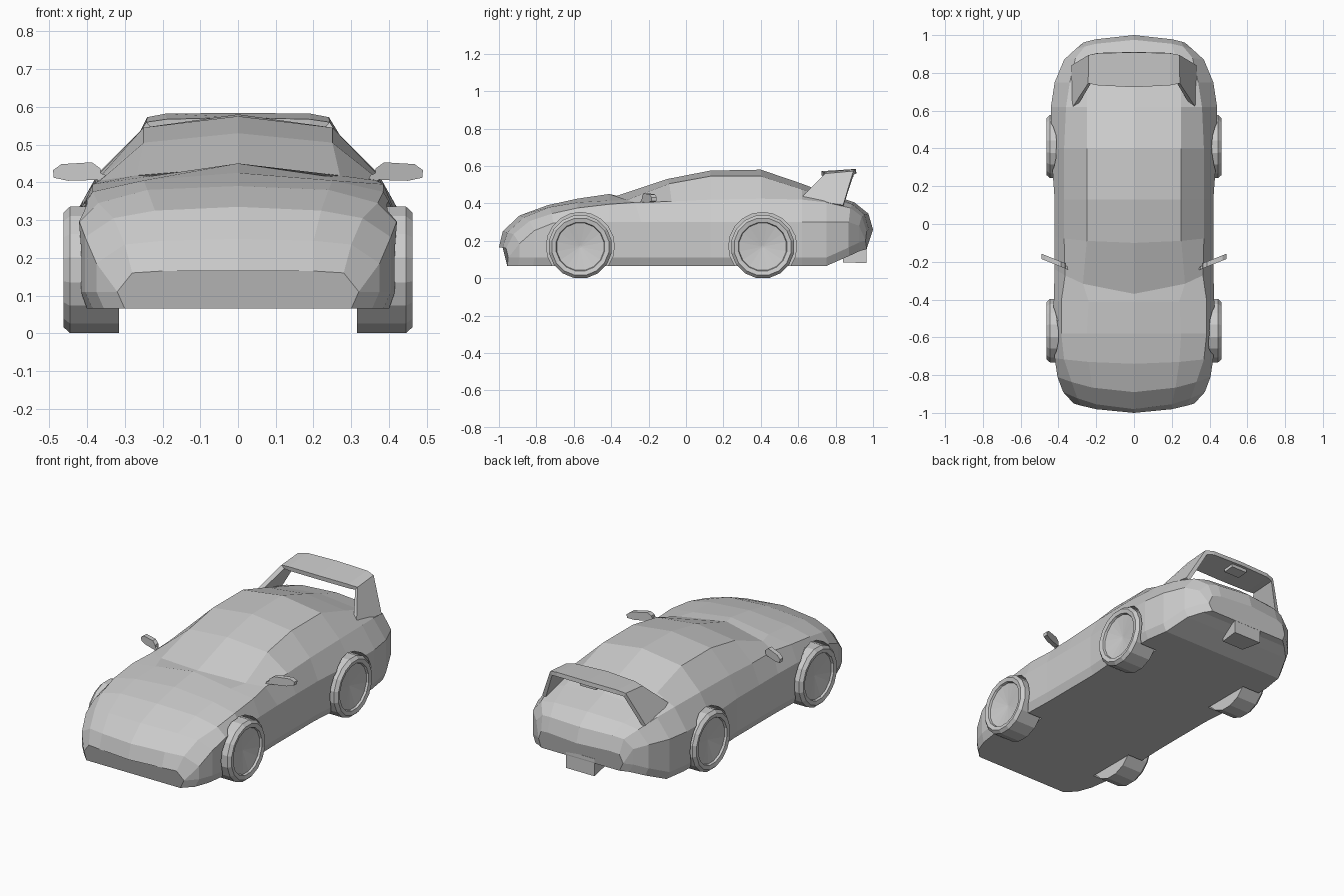
import bpy, bmesh, math
from mathutils import Matrix

if "Cube" in bpy.data.objects:
    bpy.data.objects.remove(bpy.data.objects["Cube"])


def make(name, bm):
    bmesh.ops.recalc_face_normals(bm, faces=bm.faces[:])
    mesh = bpy.data.meshes.new(name)
    bm.to_mesh(mesh)
    bm.free()
    ob = bpy.data.objects.new(name, mesh)
    bpy.context.collection.objects.link(ob)
    return ob


def loft(name, rings):
    """Skin closed rings of points and cap both ends."""
    bm = bmesh.new()
    rows = [[bm.verts.new(p) for p in ring] for ring in rings]
    n = len(rows[0])
    for a, b in zip(rows, rows[1:]):
        for i in range(n):
            j = (i + 1) % n
            bm.faces.new((a[i], a[j], b[j], b[i]))
    bm.faces.new(rows[0])
    bm.faces.new(rows[-1])
    return make(name, bm)


# Body stations: y, sweep at sides, centre z, roof edge x, z, shoulder x, z, half width
STATIONS = [
    (-1.00, .05, .165, .20, .165, .28, .160, .32),
    (-.98, .09, .250, .20, .245, .30, .235, .375),
    (-.89, .08, .335, .22, .325, .33, .305, .405),
    (-.74, .03, .390, .24, .380, .37, .345, .42),
    (-.58, .00, .425, .25, .405, .385, .375, .43),
    (-.41, .00, .450, .24, .415, .385, .395, .425),
    (-.37, .13, .440, .27, .418, .365, .405, .42),
    (-.10, .03, .530, .25, .505, .37, .410, .42),
    (.13, .00, .575, .25, .545, .37, .420, .42),
    (.40, .00, .580, .25, .545, .37, .425, .44),
    (.62, .00, .505, .25, .475, .36, .420, .44),
    (.75, .00, .455, .25, .430, .34, .405, .42),
    (.90, -.03, .405, .22, .395, .31, .375, .37),
    (.975, -.05, .345, .20, .340, .26, .330, .31),
    (1.00, -.04, .260, .20, .260, .25, .250, .27),
]


def body_ring(y, sweep, zc, xe, ze, xs, zs, w):
    zb = .065 + max(0, y - .75) * .36
    half = [(xe, ze), (xs, zs), (w, min(.30, zs - .05)), (w, zb + .045), (w - .02, zb)]
    side = [(x, y + sweep * (x / w) ** 2, z) for x, z in half]
    return [(0, y, zc)] + side + [(-x, yy, z) for x, yy, z in reversed(side)]


body = loft("car_body", [body_ring(*s) for s in STATIONS])

# Wheel arch cutters
AXLES = (-.565, .41)
bm = bmesh.new()
for y in AXLES:
    for s in (-1, 1):
        bmesh.ops.create_cone(
            bm, cap_ends=True, segments=20, radius1=.182, radius2=.182, depth=.3,
            matrix=Matrix.Translation((s * .46, y, .17)) @ Matrix.Rotation(math.pi / 2, 4, 'Y'))
cutter = make("wheel_arch_cutter", bm)
cutter.hide_render = True
cutter.hide_set(True)
mod = body.modifiers.new("arches", 'BOOLEAN')
mod.operation = 'DIFFERENCE'
mod.solver = 'EXACT'
mod.object = cutter


# Wheels with chamfered tyres and dished hubs
def wheel(name, s, yc, n=16):
    profile = [(.315, .171), (.445, .171), (.462, .155), (.457, .132), (.445, .128), (.425, .006)]
    rings = []
    for x, r in profile:
        rings.append([(s * x, yc + r * math.sin(2 * math.pi * (i + .5) / n),
                       .168 + r * math.cos(2 * math.pi * (i + .5) / n)) for i in range(n)])
    loft(name, rings)


for y, end in zip(AXLES, ("front", "rear")):
    for s, side in ((1, "right"), (-1, "left")):
        wheel(f"{end}_{side}_wheel", s, y)

# Door mirrors, swept back, on short stalks
HEAD = [(.362, .412), (.365, .437), (.387, .453), (.468, .448), (.49, .432),
        (.488, .412), (.45, .404), (.38, .406)]
STALK = [(.34, .40), (.352, .42), (.376, .428), (.38, .41), (.36, .40)]
for s, side in ((1, "right"), (-1, "left")):
    for part, outline, depth in (("mirror", HEAD, .028), ("mirror_stalk", STALK, .015)):
        loft(f"{side}_{part}", [[(s * x, -.245 + .4 * (x - .34) + d, z) for x, z in outline]
                                for d in (0, depth)])

# Rear wing: sloped end plates joined by a flat blade
half = [(.32, .61, .42, .84, .385), (.235, .745, .55, .895, .562), (.19, .735, .555, .905, .57)]
path = half + [(0, .725, .56, .91, .572)] + [(-p[0],) + p[1:] for p in reversed(half)]
bm = bmesh.new()
edges = [(bm.verts.new((x, yf, zf)), bm.verts.new((x, yb, zb))) for x, yf, zf, yb, zb in path]
for a, b in zip(edges, edges[1:]):
    bm.faces.new((a[0], a[1], b[1], b[0]))
wing = make("rear_wing", bm)
mod = wing.modifiers.new("thickness", 'SOLIDIFY')
mod.thickness = .024
mod.offset = 0


# Brake light under the wing and exhaust box under the tail
def rect(y, w, z0, z1):
    return [(-w, y, z0), (w, y, z0), (w, y, z1), (-w, y, z1)]


loft("brake_light", [rect(.83, .05, .535, .56), rect(.895, .05, .54, .56)])
loft("exhaust_box", [rect(.84, .07, .085, .16), rect(.965, .09, .08, .18)])
